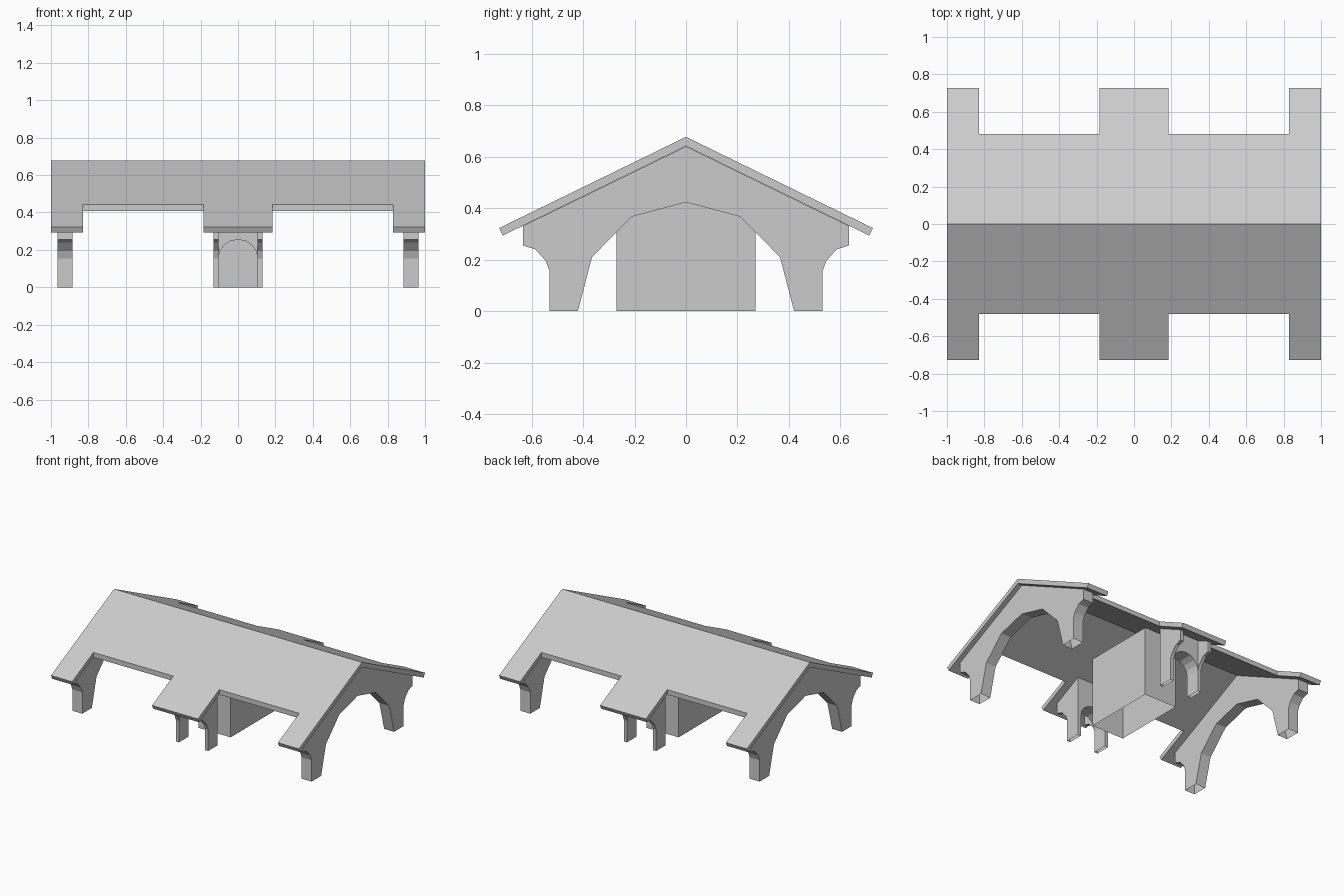
import bpy, bmesh, math

if "Cube" in bpy.data.objects:
    bpy.data.objects.remove(bpy.data.objects["Cube"])

grey = bpy.data.materials.new("plain grey")
grey.diffuse_color = (0.6, 0.6, 0.6, 1)
grey.use_nodes = True
grey.node_tree.nodes["Principled BSDF"].inputs["Base Color"].default_value = grey.diffuse_color

RIDGE, SLOPE, THICK = 0.677, 0.488, 0.036


def under(y):
    """Height of the roof underside at depth y."""
    return RIDGE - THICK - 0.001 - SLOPE * abs(y)


def finish(name, bm, mirror=None):
    bmesh.ops.recalc_face_normals(bm, faces=bm.faces)
    me = bpy.data.meshes.new(name)
    bm.to_mesh(me)
    bm.free()
    me.materials.append(grey)
    ob = bpy.data.objects.new(name, me)
    bpy.context.collection.objects.link(ob)
    if mirror:
        m = ob.modifiers.new("mirror", 'MIRROR')
        m.use_axis = mirror
    return ob


def prism(name, profile, place, lo, hi, mirror=None, open_base=False):
    """Extrude a 2D profile from lo to hi; place(a, b, t) gives the 3D point."""
    bm = bmesh.new()
    rings = [[bm.verts.new(place(a, b, t)) for a, b in profile] for t in (lo, hi)]
    n = len(profile)
    for r in rings:
        bm.faces.new(r)
    for i in range(n):
        j = (i + 1) % n
        if open_base and profile[i][1] == 0 and profile[j][1] == 0:
            continue
        bm.faces.new((rings[0][i], rings[0][j], rings[1][j], rings[1][i]))
    return finish(name, bm, mirror)


def along_x(a, b, t):
    return (t, a, b)


def along_y(a, b, t):
    return (a, t, min(b, under(t)))


# Roof: notched half slab, mirrored across the ridge; eave ends square to the slope
outline = [(-1, 0), (1, 0), (1, .726), (.83, .726), (.83, .48), (.185, .48),
           (.185, .726), (-.185, .726), (-.185, .48), (-.83, .48), (-.83, .726), (-1, .726)]
bm = bmesh.new()
top = [bm.verts.new((x, y, RIDGE - SLOPE * y)) for x, y in outline]
low = []
for x, y in outline:
    yb = y - 0.014 if y > .7 else y
    low.append(bm.verts.new((x, yb, RIDGE - THICK - SLOPE * yb)))
bm.faces.new(top)
bm.faces.new(low)
for i in range(1, len(outline)):
    j = (i + 1) % len(outline)
    bm.faces.new((top[i], top[j], low[j], low[i]))
finish("roof", bm, (False, True, False))

# Bracketed outer edge shared by gable frames and porch posts
bracket = [(.53, 0), (.53, .155), (.545, .195), (.585, .24), (.633, .255), (.633, under(.633))]

# Gable frames with open-bottomed legs
half = [(0, .423), (.21, .367), (.365, .21), (.42, 0)] + bracket + [(0, under(0))]
frame = half + [(-y, z) for y, z in half[-2:0:-1]]
prism("gable_frame", frame, along_x, .885, .965, (True, False, False), True)

# Central block: flat-topped, open underneath, reaching up to the roof slopes
prism("central_block", [(-.27, 0), (.27, 0), (.27, under(.27)), (-.27, under(.27))],
      along_x, -.13, .13, None, True)

# Porch posts, front and back
prism("porch_post", [(.42, 0)] + bracket + [(.42, under(.42))], along_x, .105, .13,
      (True, True, False), True)

# Porch arch panel between the posts
arch = [(.105 * math.cos(math.pi * i / 8), .155 + .1 * math.sin(math.pi * i / 8)) for i in range(9)]
prism("porch_arch", arch + [(-.105, .5), (.105, .5)], along_y, .42, .53, (False, True, False))
